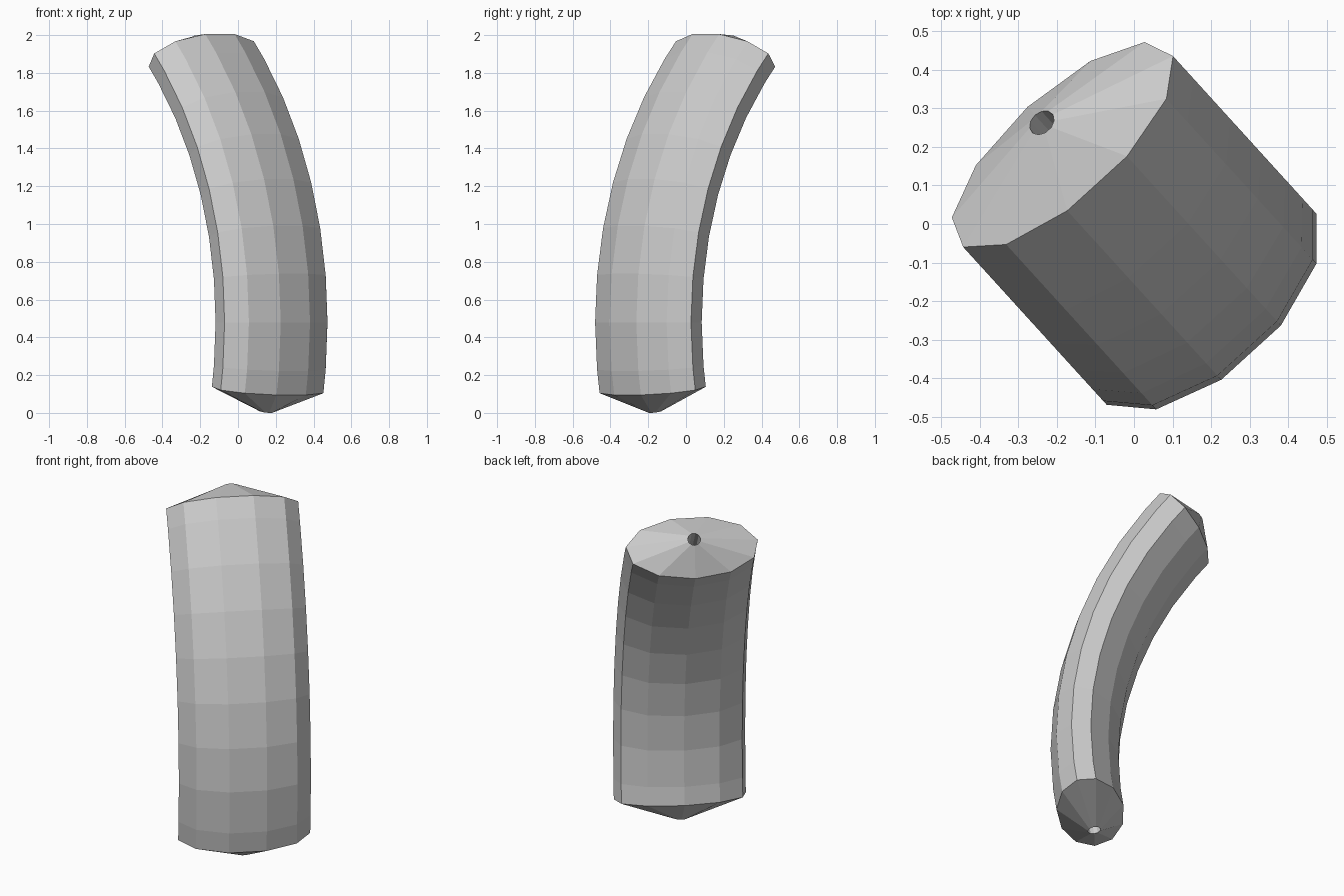
import bpy, bmesh
from math import sin, cos, radians, pi
from mathutils import Vector

if "Cube" in bpy.data.objects:
    bpy.data.objects.remove(bpy.data.objects["Cube"])

SIDES = 11
BEND_R = 2.08                  # radius of the bent centre line
STEP = radians(6.54)           # bend per segment
A, B = 0.372, 0.186            # half width, half depth of the oval section
HOLE = 0.036
CONE = 0.121
Z0, D0 = 0.476, -0.273         # point where the centre line is vertical
az = radians(132.3)
D = Vector((cos(az), sin(az), 0))      # bend direction
P = Vector((sin(az), -cos(az), 0))     # across the bend
Z = Vector((0, 0, 1))

bm = bmesh.new()


def ring(t, a, b, lift=0.0):
    """Oval ring square to the bent centre line at angle t."""
    tangent = D * sin(t) + Z * cos(t)
    normal = D * cos(t) - Z * sin(t)
    c = D * (D0 + BEND_R * (1 - cos(t))) + Z * (Z0 + BEND_R * sin(t)) + tangent * lift
    return [bm.verts.new(c + P * (a * sin(2 * pi * k / SIDES)) + normal * (b * cos(2 * pi * k / SIDES)))
            for k in range(SIDES)]


# half segments at both ends, whole ones between
angles = [i * STEP for i in (-1.5, -1, 0, 1, 2, 3, 4, 5, 6, 6.5)]

# outer wall, top cone rim, hole wall back down, bottom cone rim
rings = [ring(t, A, B) for t in angles]
rings.append(ring(angles[-1], HOLE, HOLE, CONE))
rings += [ring(t, HOLE, HOLE) for t in reversed(angles[1:-1])]
rings.append(ring(angles[0], HOLE, HOLE, -CONE))

for lo, hi in zip(rings, rings[1:] + rings[:1]):
    for k in range(SIDES):
        n = (k + 1) % SIDES
        bm.faces.new((lo[k], lo[n], hi[n], hi[k]))
bmesh.ops.recalc_face_normals(bm, faces=bm.faces)

# stand it on the ground
low = min(v.co.z for v in bm.verts)
bmesh.ops.translate(bm, verts=bm.verts, vec=(0, 0, -low))

mesh = bpy.data.meshes.new("curved_bead")
bm.to_mesh(mesh)
bm.free()
bpy.context.collection.objects.link(bpy.data.objects.new("curved_bead", mesh))
